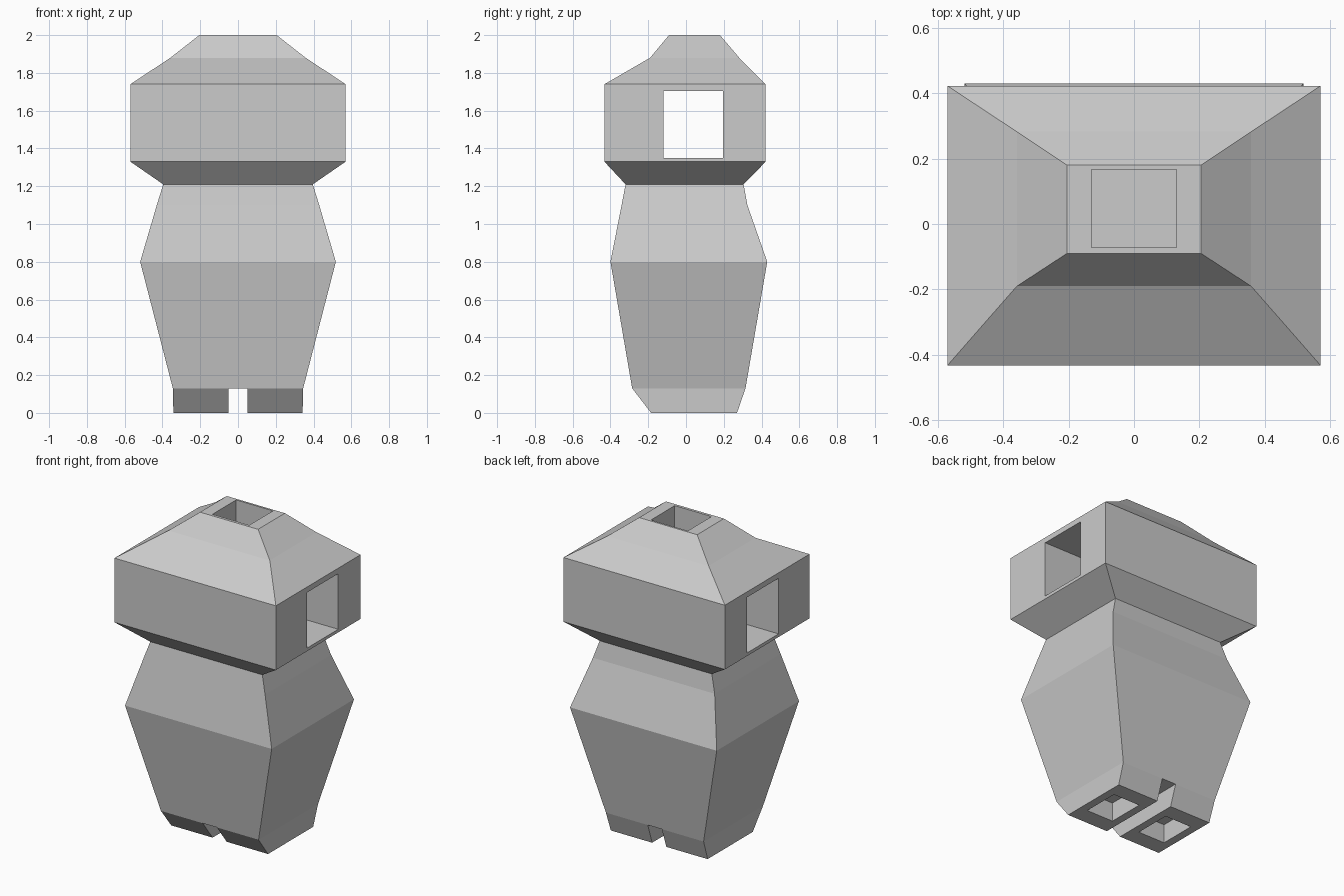
import bpy, bmesh

if "Cube" in bpy.data.objects:
    bpy.data.objects.remove(bpy.data.objects["Cube"])

# Rectangular cross-sections of the torso: z, half width, front y, back y
SECTIONS = [
    (0.00, 0.342, -0.185, 0.270),
    (0.13, 0.345, -0.285, 0.315),
    (0.80, 0.518, -0.400, 0.430),
    (1.10, 0.430, -0.341, 0.325),
    (1.21, 0.396, -0.320, 0.305),
    (1.33, 0.570, -0.432, 0.422),
    (1.74, 0.570, -0.432, 0.422),
    (1.88, 0.358, -0.190, 0.282),
    (2.00, 0.205, -0.090, 0.180),
]


def loft(name, sections):
    """Skin a stack of rectangles into a closed solid."""
    bm = bmesh.new()
    rings = [[bm.verts.new(p) for p in
              ((-w, f, z), (w, f, z), (w, b, z), (-w, b, z))]
             for z, w, f, b in sections]
    for lo, hi in zip(rings, rings[1:]):
        for i in range(4):
            j = (i + 1) % 4
            bm.faces.new((lo[i], lo[j], hi[j], hi[i]))
    bm.faces.new(rings[0][::-1])
    bm.faces.new(rings[-1])
    bmesh.ops.recalc_face_normals(bm, faces=bm.faces)
    me = bpy.data.meshes.new(name)
    bm.to_mesh(me)
    bm.free()
    ob = bpy.data.objects.new(name, me)
    bpy.context.collection.objects.link(ob)
    return ob


def cut_box(target, name, x, y, z):
    """Subtract a box given by its min/max on each axis."""
    half = (x[1] - x[0]) / 2
    cutter = loft(name, [(h, half, y[0], y[1]) for h in z])
    cutter.location.x = (x[0] + x[1]) / 2
    cutter.hide_render = True
    mod = target.modifiers.new(name, 'BOOLEAN')
    mod.operation = 'DIFFERENCE'
    mod.solver = 'EXACT'
    mod.object = cutter
    bpy.context.view_layer.objects.active = target
    bpy.ops.object.modifier_apply(modifier=name)
    bpy.data.objects.remove(cutter)


torso = loft("torso", SECTIONS)

# Gap between the leg stubs
cut_box(torso, "leg_gap", (-0.05, 0.05), (-0.6, 0.6), (-0.2, 0.13))
# Arm tunnel straight through the shoulders
cut_box(torso, "arm_tunnel", (-0.8, 0.8), (-0.12, 0.197), (1.35, 1.705))
# Neck socket
cut_box(torso, "neck_socket", (-0.13, 0.13), (-0.072, 0.167), (1.78, 2.2))
# Leg sockets
for side in (-1, 1):
    cut_box(torso, "leg_socket", sorted((side * 0.10, side * 0.29)),
            (-0.075, 0.165), (-0.2, 0.12))
